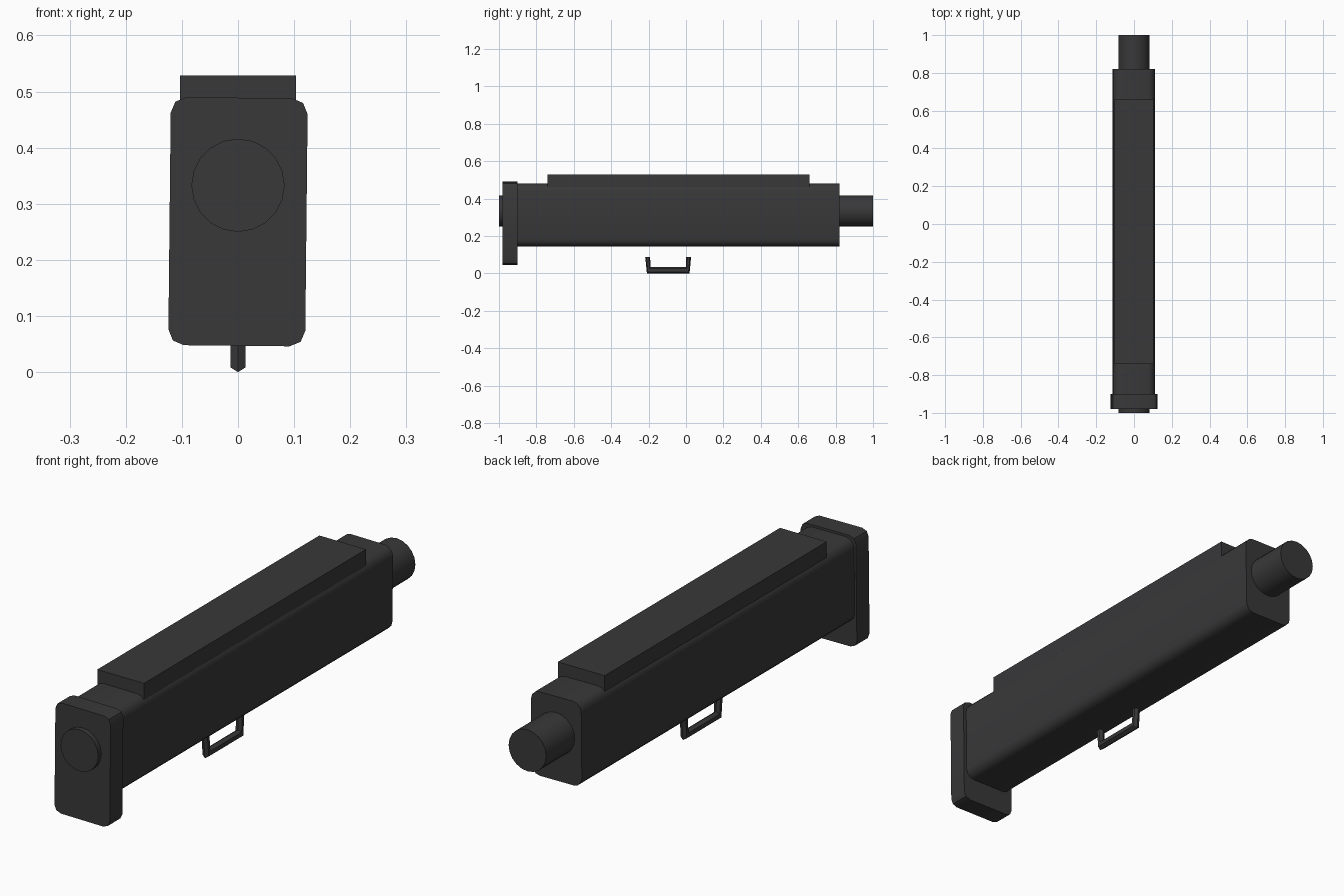
import bpy, bmesh
from math import sin, cos, pi, radians

if "Cube" in bpy.data.objects:
    bpy.data.objects.remove(bpy.data.objects["Cube"])

DARK = bpy.data.materials.new("dark_grey")
DARK.diffuse_color = (0.04, 0.04, 0.042, 1)
DARK.use_nodes = True
DARK.node_tree.nodes["Principled BSDF"].inputs["Base Color"].default_value = DARK.diffuse_color


def finish(name, bm, smooth=True):
    bmesh.ops.recalc_face_normals(bm, faces=bm.faces)
    mesh = bpy.data.meshes.new(name)
    bm.to_mesh(mesh)
    bm.free()
    obj = bpy.data.objects.new(name, mesh)
    bpy.context.collection.objects.link(obj)
    mesh.materials.append(DARK)
    if smooth:
        bpy.ops.object.select_all(action='DESELECT')
        obj.select_set(True)
        bpy.context.view_layer.objects.active = obj
        bpy.ops.object.shade_smooth_by_angle(angle=radians(32))
    return obj


def loft(name, rings, smooth=True):
    """Skin a list of equal-length point rings and cap both ends."""
    bm = bmesh.new()
    loops = [[bm.verts.new(p) for p in ring] for ring in rings]
    for a, b in zip(loops, loops[1:]):
        for i in range(len(a)):
            j = (i + 1) % len(a)
            bm.faces.new((a[i], a[j], b[j], b[i]))
    bm.faces.new(loops[0])
    bm.faces.new(loops[-1])
    return finish(name, bm, smooth)


def rounded_block(name, half_x, z0, z1, y0, y1, radius, segs, tilt=0.0, cx=0.0):
    """Box running along y with rounded lengthwise edges, tilted about y."""
    zc, hz = (z0 + z1) / 2, (z1 - z0) / 2
    profile = []
    for k, (sx, sz) in enumerate(((1, 1), (-1, 1), (-1, -1), (1, -1))):
        for s in range(segs + 1):
            a = (k + s / segs) * pi / 2
            profile.append((sx * (half_x - radius) + radius * cos(a),
                            sz * (hz - radius) + radius * sin(a)))
    t = radians(tilt)
    rings = [[(cx + x * cos(t) + z * sin(t), y, zc + z * cos(t) - x * sin(t))
              for x, z in profile] for y in (y0, y1)]
    return loft(name, rings)


# Main body and taller plate at its front
rounded_block("body", 0.111, 0.145, 0.48, -0.91, 0.82, 0.037, 3, 0.6, -0.002)
rounded_block("front_plate", 0.122, 0.047, 0.489, -0.98, -0.90, 0.028, 2, 0.6)

# Flat rail along the top
loft("top_rail", [[(x, y, z) for x, z in
     ((-0.103, 0.463), (0.103, 0.463), (0.103, 0.529), (-0.103, 0.529))]
     for y in (-0.74, 0.66)], smooth=False)

# Round tube through the whole length
N = 20
loft("tube", [[(0.083 * cos(2 * pi * i / N), y, 0.333 + 0.083 * sin(2 * pi * i / N))
               for i in range(N)] for y in (-1, 1)])

# Loop handle below: six-sided bar with mitred corners; (y, z, dir_y, dir_z)
path = [(-0.205, 0.087, -0.013, 0), (-0.199, 0.017, -0.010, -0.017),
        (0.009, 0.017, 0.010, -0.017), (0.014, 0.087, 0.013, 0)]
loft("loop_handle", [[(0.0155 * cos(pi / 6 + i * pi / 3),
                       y + dy * sin(pi / 6 + i * pi / 3),
                       z + dz * sin(pi / 6 + i * pi / 3)) for i in range(6)]
                     for y, z, dy, dz in path])
